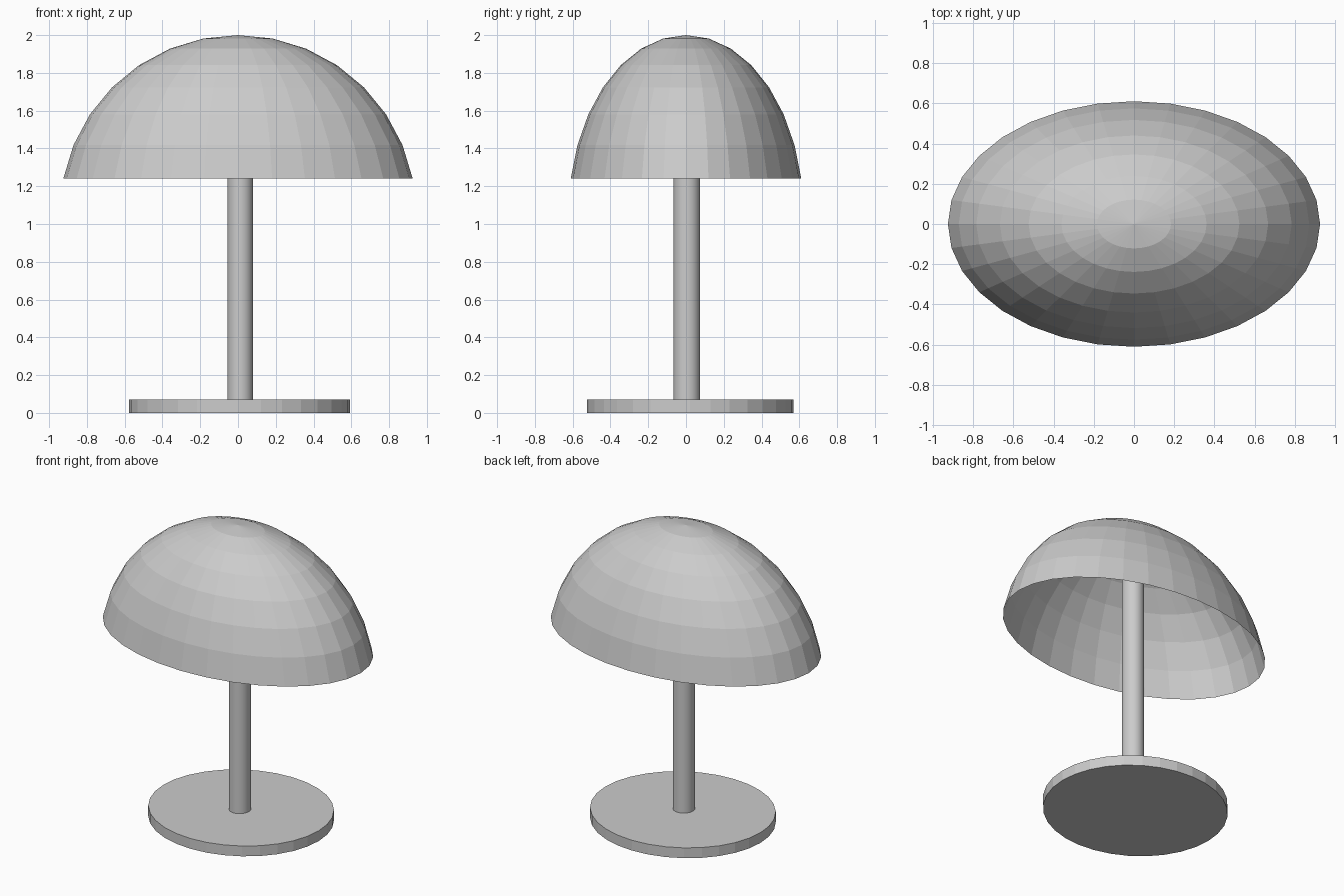
import bpy
import bmesh
from mathutils import Matrix, Vector

cube = bpy.data.objects.get("Cube")
if cube:
    bpy.data.objects.remove(cube, do_unlink=True)

# One plain grey for the whole lamp
grey = bpy.data.materials.new("plain_grey")
grey.use_nodes = True
grey.diffuse_color = (0.6, 0.6, 0.6, 1)
grey.node_tree.nodes["Principled BSDF"].inputs["Base Color"].default_value = grey.diffuse_color


def finish(name, bm):
    mesh = bpy.data.meshes.new(name)
    bm.to_mesh(mesh)
    bm.free()
    mesh.materials.append(grey)
    obj = bpy.data.objects.new(name, mesh)
    bpy.context.collection.objects.link(obj)
    return obj


def disc(name, centre, radii, bottom, top):
    """Upright elliptical cylinder between two heights."""
    bm = bmesh.new()
    place = Matrix.Translation((*centre, (bottom + top) / 2)) @ Matrix.Diagonal((*radii, top - bottom, 1))
    bmesh.ops.create_cone(bm, cap_ends=True, segments=32, radius1=1, radius2=1, depth=1, matrix=place)
    return finish(name, bm)


# Foot and stem
disc("base", (0.008, 0.022), (0.585, 0.547), 0, 0.07)
stem = disc("stem", (0.012, 0.004), (0.068, 0.07), 0.07, 1.97)
bpy.context.view_layer.objects.active = stem
stem.select_set(True)
bpy.ops.object.shade_smooth_by_angle()

# Open faceted shade: a stretched sphere kept down to its last ring above the equator
bm = bmesh.new()
bmesh.ops.create_uvsphere(bm, u_segments=32, v_segments=16, radius=1)
low = [v for v in bm.verts if v.co.z < 0.1]
bmesh.ops.delete(bm, geom=low, context='VERTS')
bmesh.ops.scale(bm, vec=Vector((0.943, 0.622, 0.944)), verts=bm.verts)
bmesh.ops.translate(bm, vec=Vector((0, 0, 1.056)), verts=bm.verts)
finish("shade", bm)
